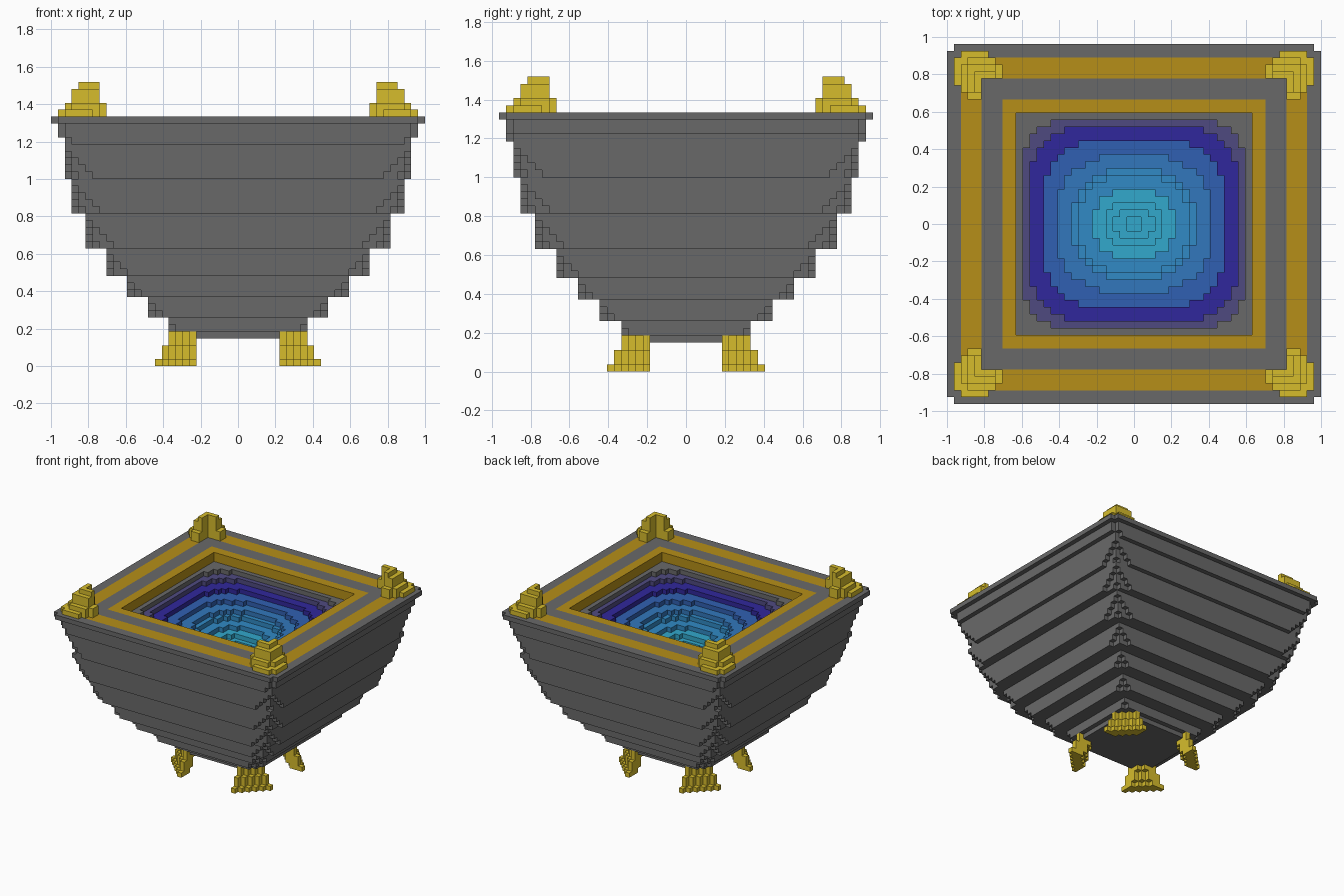
import bpy
import bmesh

cube = bpy.data.objects.get("Cube")
if cube:
    bpy.data.objects.remove(cube, do_unlink=True)

U = 1 / 27  # size of one block; all measures below are in blocks


def material(name, hex_code):
    srgb = [int(hex_code[i:i + 2], 16) / 255 for i in (0, 2, 4)]
    col = [c / 12.92 if c < 0.04045 else ((c + 0.055) / 1.055) ** 2.4 for c in srgb] + [1]
    m = bpy.data.materials.new(name)
    m.use_nodes = True
    m.diffuse_color = col
    m.node_tree.nodes["Principled BSDF"].inputs["Base Color"].default_value = col
    return m


GREY = material("stone_grey", "696969")
BAND = material("dark_gold", "B68F18")
GOLD = material("bright_gold", "D6BC2C")
PURPLE = material("purple_grey", "4F4A80")
INDIGO = material("indigo", "30279C")
BLUE1 = material("deep_blue", "3060B2")
BLUE2 = material("mid_blue", "3277BC")
BLUE3 = material("light_blue", "318AC5")
CYAN = material("cyan", "32A8CC")


# Outlines
def stair_outline(widths):
    """Four-way mirrored outline from the half width of each row."""
    q, w = [], widths[0]
    for j, v in enumerate(widths):
        if v != w:
            q += [(w, j), (v, j)]
            w = v
    q.append((w, len(widths)))
    r = q[::-1]
    return (q + [(-x, y) for x, y in r] + [(-x, -y) for x, y in q]
            + [(x, -y) for x, y in r])


def cut_rect(hx, hy, c=0):
    """Rectangle with corners rounded off in steps over c blocks."""
    return stair_outline([hx - c // (hy - j) for j in range(hy)])


def rounded(hx, hy, n):
    """Blocky superellipse."""
    return stair_outline([max(1, round(hx * (1 - ((j + 0.5) / hy) ** n) ** (1 / n)))
                          for j in range(hy)])


# Solids
def add_prism(bm, z0, z1, *loops):
    """Extrude an outline, with an optional inner outline as a hole."""
    edges = []
    for loop in loops:
        vs = [bm.verts.new((x * U, y * U, z0 * U)) for x, y in loop]
        edges += [bm.edges.new((vs[i - 1], vs[i])) for i in range(len(vs))]
    res = bmesh.ops.triangle_fill(bm, edges=edges, use_beauty=False, normal=(0, 0, 1))
    faces = [g for g in res["geom"] if isinstance(g, bmesh.types.BMFace)]
    ext = bmesh.ops.extrude_face_region(bm, geom=faces)
    top = [g for g in ext["geom"] if isinstance(g, bmesh.types.BMVert)]
    bmesh.ops.translate(bm, verts=top, vec=(0, 0, (z1 - z0) * U))


def finish(bm, name, mat):
    bmesh.ops.recalc_face_normals(bm, faces=bm.faces[:])
    me = bpy.data.meshes.new(name)
    bm.to_mesh(me)
    bm.free()
    me.materials.append(mat)
    bpy.context.collection.objects.link(bpy.data.objects.new(name, me))


def prism(name, mat, z0, z1, *loops):
    bm = bmesh.new()
    add_prism(bm, z0, z1, *loops)
    finish(bm, name, mat)


# Bowl body: tiers whose corners step in towards each tier's bottom
CAVITY = cut_rect(19, 18)
layers = [(4, 9, 8, 3)]
for z0, z1, hx in [(5, 7, 10), (7, 10, 13), (10, 13, 16), (13, 17, 19),
                   (17, 22, 22), (22, 27, 24), (27, 32, 25)]:
    layers += [(z, hx, hx - 1, z1 - 1 - z) for z in range(z0, z1)]
layers += [(32, 25, 25, 1), (33, 26, 25, 1), (34, 26, 25, 1)]
bm = bmesh.new()
for z, hx, hy, c in layers:
    hole = [CAVITY] if z >= 22 else []
    add_prism(bm, z, z + 1, cut_rect(hx, hy, c), *hole)
finish(bm, "bowl_body", GREY)

# Rim: alternating stone and gold bands
prism("rim_edge", GREY, 35, 36, cut_rect(27, 26, 1), cut_rect(25, 24))
prism("rim_outer_band", BAND, 35, 36, cut_rect(25, 24), cut_rect(22, 21))
prism("rim_middle", GREY, 35, 36, cut_rect(22, 21), CAVITY)
prism("rim_inner_band", BAND, 34, 36, CAVITY, cut_rect(17, 16))

# Basin: coloured steps down to the floor, one block each
steps = [(16, 15, 6, GREY), (15, 14, 4.5, PURPLE), (13, 12, 3.6, INDIGO),
         (11, 10, 2.7, BLUE1), (9, 8, 2.4, BLUE2),
         (8, 7, 2.3, BLUE3), (6, 5, 2.3, BLUE3),
         (4, 3, 2.3, CYAN), (3, 2, 2.3, CYAN), (1, 1, 4, CYAN)]
for k, (hx, hy, n, mat) in enumerate(steps, 1):
    prism(f"basin_step_{k}", mat, 34 - k, 35 - k, CAVITY, rounded(hx, hy, n))
prism("basin_floor", CYAN, 22, 24, CAVITY)


# Corner ornament: stepped L shapes (bottom, top, outer edge, arm end, tip steps)
def ornament(name, sx, sy):
    bm = bmesh.new()
    for z0, z1, o, e, t in [(36, 37, 26, 19, 2), (37, 38, 25, 19, 1),
                            (38, 40, 24, 20, 0), (40, 41, 23, 20, 0)]:
        half = [(22, e)]
        for k in range(t):
            half += [(o - t + k, e + k), (o - t + k, e + k + 1)]
        half.append((o, e + t))
        half += [(o, o - 1), (o - 1, o - 1)] if t else [(o, o)]
        pts = half + [(b, a) for a, b in reversed(half) if a != b] + [(22, 22)]
        add_prism(bm, z0, z1, [(sx * x, sy * (y - 1)) for x, y in pts])
    finish(bm, name, GOLD)


# Foot: diagonal plate that flares outwards as it goes down
def foot(name, sx, sy):
    bm = bmesh.new()
    for z0, z1, far in [(0, 1, 5), (1, 3, 4), (3, 5, 3)]:
        for j in range(far + 1):
            x0, x1 = 6 + max(0, far - 2 - j), 7 + far - j
            y0 = 5 + j
            add_prism(bm, z0, z1, [(sx * x, sy * y) for x, y in
                                   ((x0, y0), (x1, y0), (x1, y0 + 1), (x0, y0 + 1))])
    finish(bm, name, GOLD)


for sx, side in ((1, "left"), (-1, "right")):
    for sy, end in ((-1, "front"), (1, "back")):
        ornament(f"{end}_{side}_ornament", sx, sy)
        foot(f"{end}_{side}_foot", sx, sy)
